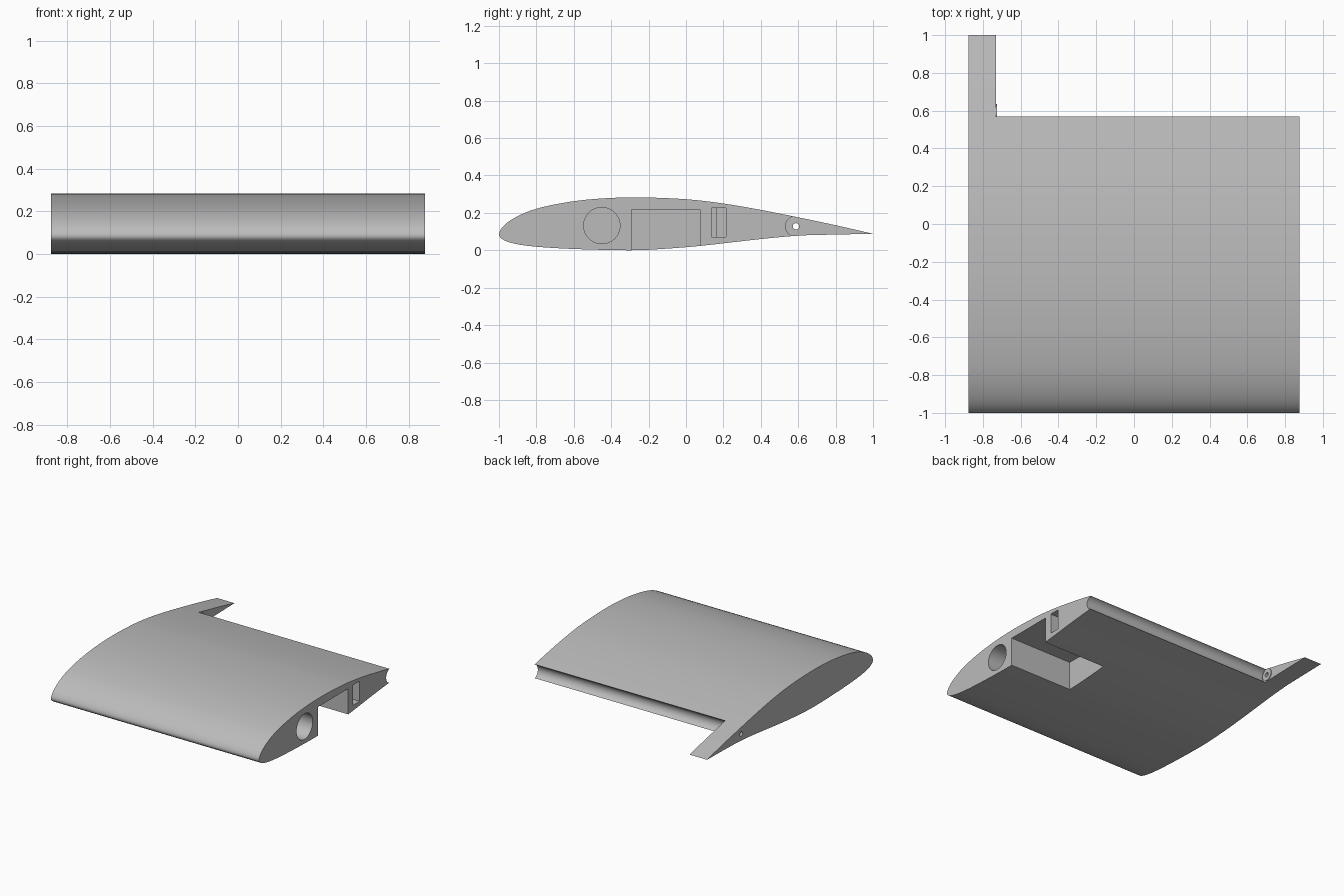
import bpy
import bmesh
from math import pi
from mathutils import Vector

cube = bpy.data.objects.get("Cube")
if cube:
    bpy.data.objects.remove(cube, do_unlink=True)

HALF_SPAN = 0.877
ARM_INNER = -0.73
HINGE = (0.588, 0.128)

grey = bpy.data.materials.new("plain grey")
grey.use_nodes = True
grey.diffuse_color = (0.5, 0.5, 0.5, 1)
shader = next(n for n in grey.node_tree.nodes if n.type == 'BSDF_PRINCIPLED')
shader.inputs["Base Color"].default_value = (0.5, 0.5, 0.5, 1)

# Airfoil outline (y, z): trailing edge, over the top, round the nose, back below
OUTLINE = [(1, .088), (.8, .134), (.6, .176), (.4, .216), (.2, .25), (0, .273),
           (-.25, .283), (-.45, .277), (-.63, .258), (-.8, .222), (-.91, .177),
           (-.975, .13), (-1, .085), (-.975, .055), (-.91, .034), (-.8, .019),
           (-.6, .007), (-.3, 0), (-.1, .009), (.1, .026), (.4, .06), (.6, .078),
           (.75, .083), (1, .088)]


def smooth_curve(points, steps):
    """Catmull-Rom curve through the points, last point left out."""
    pts = [Vector(p) for p in points]
    pts = [pts[0] * 2 - pts[1]] + pts + [pts[-1] * 2 - pts[-2]]
    out = []
    for a, b, c, d in zip(pts, pts[1:], pts[2:], pts[3:]):
        for i in range(steps):
            t = i / steps
            out.append((b * 2 + (c - a) * t + (a * 2 - b * 5 + c * 4 - d) * t**2
                        + (b * 3 - a - c * 3 + d) * t**3) / 2)
    return out


def extrude_profile(name, profile, x0, x1):
    bm = bmesh.new()
    face = bm.faces.new([bm.verts.new((x0, p[0], p[1])) for p in profile])
    result = bmesh.ops.extrude_face_region(bm, geom=[face])
    moved = [v for v in result["geom"] if isinstance(v, bmesh.types.BMVert)]
    bmesh.ops.translate(bm, verts=moved, vec=(x1 - x0, 0, 0))
    bmesh.ops.recalc_face_normals(bm, faces=bm.faces)
    mesh = bpy.data.meshes.new(name)
    bm.to_mesh(mesh)
    bm.free()
    obj = bpy.data.objects.new(name, mesh)
    bpy.context.collection.objects.link(obj)
    return obj


def box(name, x, y, z):
    return extrude_profile(name, [(y[0], z[0]), (y[1], z[0]), (y[1], z[1]), (y[0], z[1])], *x)


def rod(name, x, centre, radius, sides=48):
    bpy.ops.mesh.primitive_cylinder_add(
        vertices=sides, radius=radius, depth=x[1] - x[0],
        location=((x[0] + x[1]) / 2, *centre), rotation=(0, pi / 2, 0))
    obj = bpy.context.object
    obj.name = name
    return obj


def combine(target, tool, operation='DIFFERENCE'):
    bpy.context.view_layer.objects.active = target
    mod = target.modifiers.new(tool.name, 'BOOLEAN')
    mod.operation = operation
    mod.solver = 'EXACT'
    mod.object = tool
    bpy.ops.object.modifier_apply(modifier=mod.name)
    bpy.data.objects.remove(tool, do_unlink=True)


# Solid wing section
wing = extrude_profile("wing_section", smooth_curve(OUTLINE, 4), -HALF_SPAN, HALF_SPAN)

# Flap bay with a hollow hinge groove, leaving the arm on the right end
combine(wing, box("flap_bay", (ARM_INNER, 1), (.57, 1.2), (-.2, .5)))
combine(wing, rod("hinge_groove", (ARM_INNER, 1), HINGE, .056))

# Hinge boss and pin hole on the arm
combine(wing, rod("hinge_boss", (ARM_INNER - .02, ARM_INNER + .006), HINGE, .046), 'UNION')
combine(wing, rod("pin_hole", (-1, ARM_INNER + .1), HINGE, .017, 24))

# Openings in the left end: spar tube, open-bottomed bay and stepped slot
combine(wing, rod("spar_hole", (-.7, 1), (-.45, .132), .097, 64))
combine(wing, box("servo_bay", (.345, 1), (-.292, .075), (-.2, .219)))
combine(wing, box("slot", (.34, 1), (.135, .213), (.07, .225)))
combine(wing, box("slot_deep_part", (-.5, .5), (.165, .213), (.07, .225)))

wing.data.materials.clear()
wing.data.materials.append(grey)
for poly in wing.data.polygons:
    poly.material_index = 0

bpy.ops.object.select_all(action='DESELECT')
wing.select_set(True)
bpy.context.view_layer.objects.active = wing
bpy.ops.object.shade_smooth_by_angle(angle=pi / 6)
